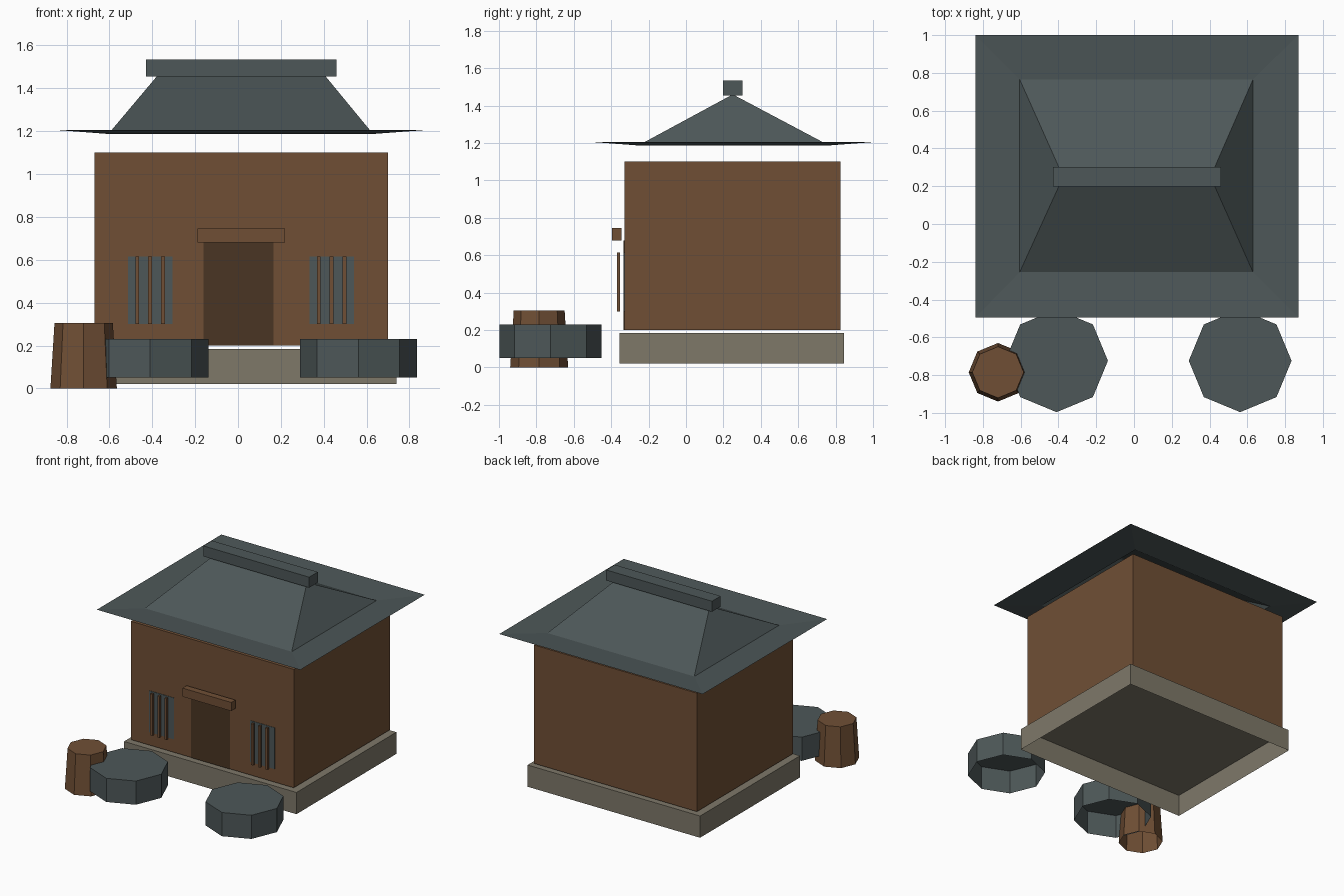
import bpy, bmesh, math

if "Cube" in bpy.data.objects:
    bpy.data.objects.remove(bpy.data.objects["Cube"])


def material(name, srgb):
    m = bpy.data.materials.new(name)
    lin = [((c / 255 + 0.055) / 1.055) ** 2.4 for c in srgb]
    m.diffuse_color = (*lin, 1)
    m.use_nodes = True
    m.node_tree.nodes["Principled BSDF"].inputs["Base Color"].default_value = m.diffuse_color
    return m


SLATE = material("slate", (77, 87, 88))
BROWN = material("brown_wood", (112, 79, 53))
STONE = material("stone", (126, 120, 105))
DARK = material("dark_wood", (74, 53, 35))


def make(name, bm, mat):
    bmesh.ops.recalc_face_normals(bm, faces=bm.faces)
    me = bpy.data.meshes.new(name)
    bm.to_mesh(me)
    bm.free()
    me.materials.append(mat)
    ob = bpy.data.objects.new(name, me)
    bpy.context.collection.objects.link(ob)
    return ob


def drop_bottom(bm):
    bm.normal_update()
    low = [f for f in bm.faces if f.normal.z < -0.9]
    bmesh.ops.delete(bm, geom=low, context='FACES_ONLY')


def box(name, x, y, z, mat, open_bottom=False):
    bm = bmesh.new()
    bmesh.ops.create_cube(bm, size=1)
    for v in bm.verts:
        v.co = [r[0] if c < 0 else r[1] for c, r in zip(v.co, (x, y, z))]
    if open_bottom:
        drop_bottom(bm)
    return make(name, bm, mat)


def octagon(name, x, y, z, r_low, r_top, mat):
    bm = bmesh.new()
    bmesh.ops.create_cone(bm, cap_ends=True, segments=8, radius1=r_low,
                          radius2=r_top, depth=z[1] - z[0])
    bmesh.ops.translate(bm, verts=bm.verts, vec=(x, y, (z[0] + z[1]) / 2))
    drop_bottom(bm)
    return make(name, bm, mat)


# Plinth and house body
box("plinth", (-0.71, 0.74), (-0.355, 0.845), (0.02, 0.185), STONE, True)
box("walls", (-0.67, 0.70), (-0.33, 0.825), (0.20, 1.10), BROWN, True)

# Door and lintel
box("door", (-0.16, 0.165), (-0.333, -0.329), (0.20, 0.68), DARK)
box("lintel", (-0.19, 0.22), (-0.395, -0.345), (0.68, 0.745), BROWN)

# Windows: slate pane with three floating bars
for side, cx in (("left", -0.41), ("right", 0.437)):
    box(side + "_window", (cx - 0.104, cx + 0.104), (-0.333, -0.329), (0.30, 0.615), SLATE)
    for i in (-1, 0, 1):
        bx = cx + 0.06 * i
        box(f"{side}_window_bar_{i + 2}", (bx - 0.009, bx + 0.009),
            (-0.37, -0.352), (0.30, 0.615), BROWN)

# Hipped roof with slightly upturned eaves, an open sheet
bm = bmesh.new()


def ring(x0, x1, y0, y1, z):
    return [bm.verts.new(p) for p in ((x0, y0, z), (x1, y0, z), (x1, y1, z), (x0, y1, z))]


eave = ring(-0.84, 0.87, -0.495, 1.0, 1.205)
foot = ring(-0.605, 0.63, -0.255, 0.765, 1.187)
r0, r1 = bm.verts.new((-0.375, 0.25, 1.46)), bm.verts.new((0.405, 0.25, 1.46))
for i in range(4):
    j = (i + 1) % 4
    bm.faces.new((eave[i], eave[j], foot[j], foot[i]))
bm.faces.new((foot[0], foot[1], r1, r0))
bm.faces.new((foot[1], foot[2], r1))
bm.faces.new((foot[2], foot[3], r0, r1))
bm.faces.new((foot[3], foot[0], r0))
make("roof", bm, SLATE)
box("ridge_cap", (-0.43, 0.46), (0.198, 0.302), (1.455, 1.535), SLATE)

# Bushes and barrel in front
octagon("left_bush", -0.41, -0.724, (0.05, 0.23), 0.272, 0.272, SLATE)
octagon("right_bush", 0.562, -0.724, (0.05, 0.23), 0.272, 0.272, SLATE)
octagon("barrel", -0.72, -0.785, (0.0, 0.305), 0.155, 0.136, BROWN)
